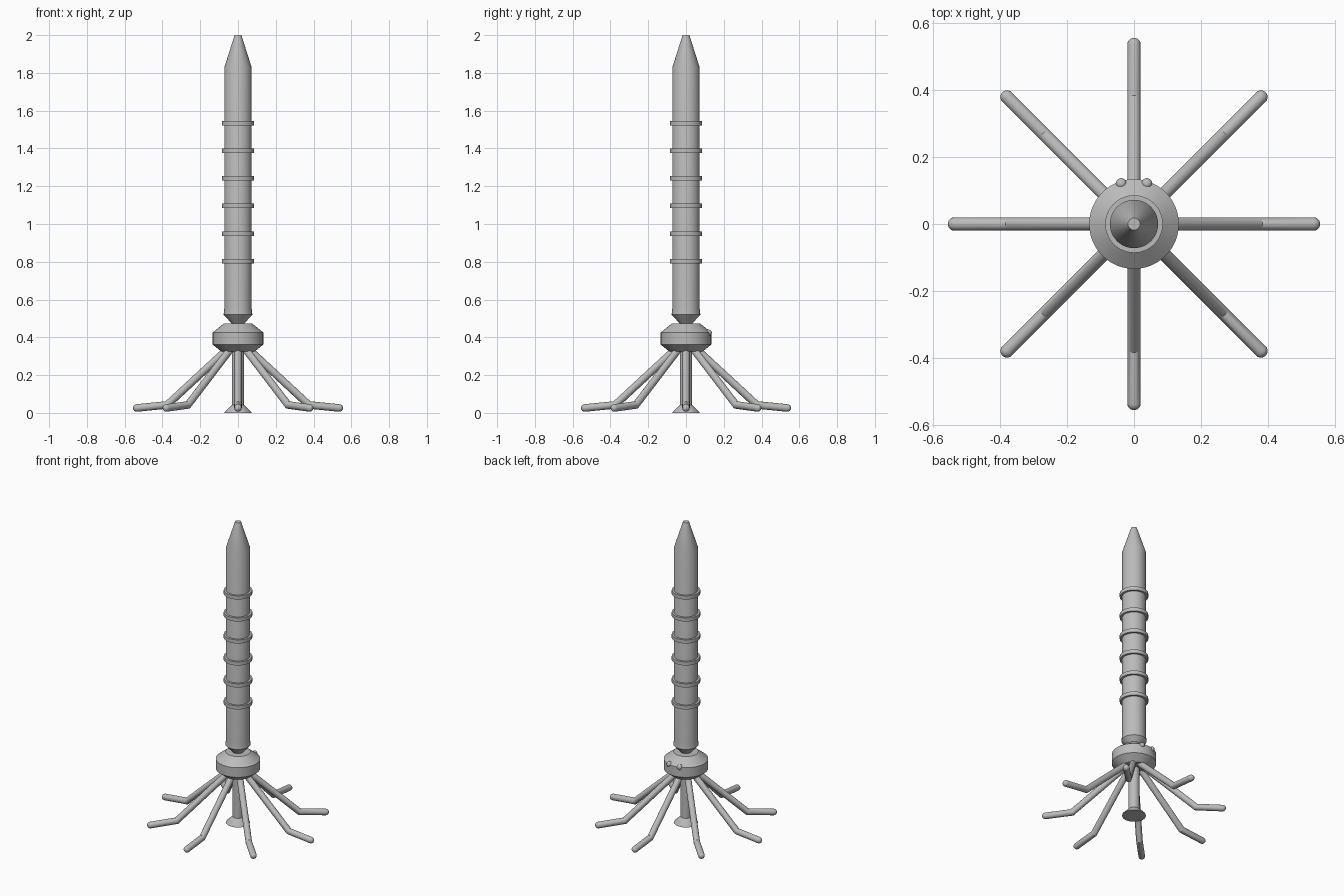
import bpy
import bmesh
import math
from mathutils import Matrix, Vector

cube = bpy.data.objects.get("Cube")
if cube:
    bpy.data.objects.remove(cube)

grey = bpy.data.materials.new("mid_grey")
grey.use_nodes = True
colour = (0.5, 0.5, 0.5, 1)
grey.diffuse_color = colour
grey.node_tree.nodes["Principled BSDF"].inputs["Base Color"].default_value = colour


def finish(bm, name):
    """Turn a bmesh into a smooth shaded object with sharp edges kept."""
    bmesh.ops.recalc_face_normals(bm, faces=bm.faces)
    mesh = bpy.data.meshes.new(name)
    bm.to_mesh(mesh)
    bm.free()
    mesh.materials.append(grey)
    obj = bpy.data.objects.new(name, mesh)
    bpy.context.collection.objects.link(obj)
    bpy.ops.object.select_all(action="DESELECT")
    obj.select_set(True)
    bpy.context.view_layer.objects.active = obj
    bpy.ops.object.shade_smooth_by_angle(angle=math.radians(30))
    return obj


def sweep(bm, rings):
    """Bridge a list of vertex rings and cap both ends."""
    for a, b in zip(rings, rings[1:]):
        n = len(a)
        for i in range(n):
            j = (i + 1) % n
            bm.faces.new((a[i], a[j], b[j], b[i]))
    bm.faces.new(rings[0])
    bm.faces.new(rings[-1])


def lathe(name, profile, sides=48):
    """Solid of revolution from (radius, height) points."""
    bm = bmesh.new()
    angles = [math.tau * i / sides for i in range(sides)]
    sweep(bm, [[bm.verts.new((r * math.cos(a), r * math.sin(a), z)) for a in angles]
               for r, z in profile])
    return finish(bm, name)


def leg(name, angle, radius=0.02, sides=16):
    """Bent tube with a mitred knee and a rounded tip."""
    hip, knee, tip = Vector((0.04, 0, 0.352)), Vector((0.375, 0, 0.042)), Vector((0.536, 0, 0.026))
    upper, lower = (knee - hip).normalized(), (tip - knee).normalized()
    half = upper.angle(lower) / 2
    stations = [(hip, upper, radius, 1),
                (knee, (upper + lower).normalized(), radius, 1 / math.cos(half))]
    for i in range(6):
        t = math.radians(16 * i)
        stations.append((tip + lower * radius * math.sin(t), lower, radius * math.cos(t), 1))
    bm = bmesh.new()
    side = Vector((0, 1, 0))
    rings = []
    for centre, along, r, stretch in stations:
        up = along.cross(side) * stretch
        rings.append([bm.verts.new(centre + r * (side * math.cos(a) + up * math.sin(a)))
                      for a in (math.tau * k / sides for k in range(sides))])
    sweep(bm, rings)
    bmesh.ops.rotate(bm, verts=bm.verts, matrix=Matrix.Rotation(angle, 3, "Z"))
    return finish(bm, name)


# Tall body with tapered nose and narrow neck
lathe("body", [(0.034, 0.46), (0.034, 0.474), (0.076, 0.52), (0.072, 0.556),
               (0.072, 1.83), (0.018, 2.0)])

# Raised bands along the body
for i in range(6):
    z = 0.803 + 0.1462 * i
    lathe(f"band_{i + 1}", [(0.06, z - 0.012), (0.086, z - 0.012),
                            (0.086, z + 0.012), (0.06, z + 0.012)])

# Collar disc, central stem and flared foot
lathe("collar", [(0.088, 0.325), (0.134, 0.362), (0.134, 0.426), (0.075, 0.473)])
lathe("stem", [(0.033, 0.03), (0.033, 0.34)], 32)
lathe("foot", [(0.072, 0), (0.07, 0.006), (0.033, 0.042)], 32)

# Eight splayed legs
for i in range(8):
    leg(f"leg_{i + 1}", math.tau * i / 8)

# Two small knobs on the back of the collar
for name, x in (("left_knob", 0.038), ("right_knob", -0.038)):
    bm = bmesh.new()
    bmesh.ops.create_uvsphere(bm, u_segments=16, v_segments=10, radius=0.017,
                              matrix=Matrix.Translation((x, 0.12, 0.424)))
    finish(bm, name)
